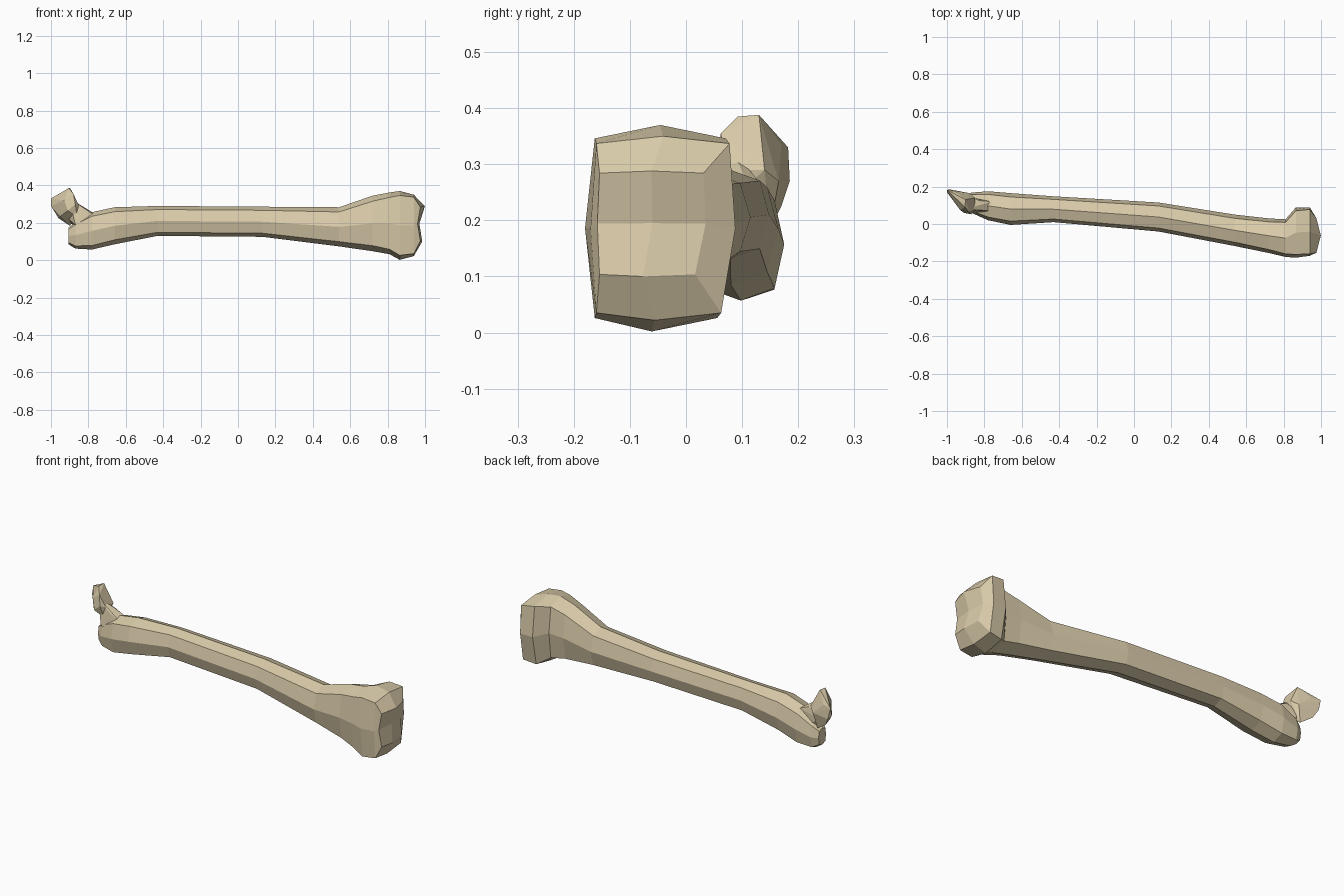
import bpy, bmesh

bone = bpy.data.materials.new("bone ivory")
bone.diffuse_color = (0.70, 0.60, 0.40, 1)


def finish(name, bm):
    bmesh.ops.recalc_face_normals(bm, faces=bm.faces)
    me = bpy.data.meshes.new(name)
    bm.to_mesh(me)
    bm.free()
    me.materials.append(bone)
    ob = bpy.data.objects.new(name, me)
    bpy.context.collection.objects.link(ob)
    return ob


def hull(name, points):
    bm = bmesh.new()
    for p in points:
        bm.verts.new(p)
    res = bmesh.ops.convex_hull(bm, input=bm.verts)
    junk = {v for v in res["geom_interior"] + res["geom_unused"]
            if isinstance(v, bmesh.types.BMVert)}
    bmesh.ops.delete(bm, geom=list(junk), context='VERTS')
    return finish(name, bm)


# eight directions round a cross-section: side middles and corners
DIRS = [(1, 0), (1, 1), (0, 1), (-1, 1), (-1, 0), (-1, -1), (0, -1), (1, -1)]

# shaft sections: x, y min, y max, z min, z max, corner fullness
SECTIONS = [
    (-0.905, 0.085, 0.150, 0.085, 0.175, 0.80),
    (-0.870, 0.060, 0.168, 0.062, 0.205, 0.80),
    (-0.780, 0.020, 0.175, 0.057, 0.257, 0.78),
    (-0.660, -0.005, 0.165, 0.085, 0.283, 0.76),
    (-0.430, 0.010, 0.148, 0.130, 0.290, 0.76),
    (0.130, -0.040, 0.115, 0.125, 0.286, 0.76),
    (0.540, -0.118, 0.050, 0.074, 0.283, 0.76),
    (0.720, -0.155, 0.030, 0.048, 0.345, 0.80),
    (0.810, -0.176, 0.025, 0.032, 0.362, 0.84),
    (0.865, -0.180, 0.088, 0.002, 0.370, 0.87),
    (0.940, -0.170, 0.088, 0.022, 0.350, 0.92),
    (0.975, -0.158, 0.035, 0.100, 0.288, 0.96),
]

bm = bmesh.new()
rings = []
for n, (x, y0, y1, z0, z1, k) in enumerate(SECTIONS):
    cy, cz, hy, hz = (y0 + y1) / 2, (z0 + z1) / 2, (y1 - y0) / 2, (z1 - z0) / 2
    ring = []
    for a, b in DIRS:
        f = k if a and b else 1
        dx = 0
        if n == len(SECTIONS) - 1:      # knee end: lobes above and below a groove
            dx = 0.024 if a == 0 and b > 0 else 0.01 if a == 0 else -0.015 if b == 0 else 0
        # lower corners of the knee lean to the front
        dy = -0.015 if x > 0.85 and b < 0 and a >= 0 else 0
        ring.append(bm.verts.new((x + dx, cy + a * f * hy + dy, cz + b * f * hz)))
    rings.append(ring)
for r, s in zip(rings, rings[1:]):
    for i in range(8):
        j = (i + 1) % 8
        bm.faces.new((r[i], r[j], s[j], s[i]))
bm.faces.new(rings[0])
centre = bm.verts.new((0.970, -0.06, 0.195))
e = rings[-1]
for i in (1, 3, 5, 7):                  # four quads meeting in the groove
    bm.faces.new((e[i - 1], e[i], e[(i + 1) % 8], centre))
finish("shaft_and_knee_end", bm)

# neck leading to the hip ball
hull("neck", [
    (-0.76, 0.07, 0.235), (-0.76, 0.12, 0.245), (-0.78, 0.06, 0.18), (-0.80, 0.13, 0.17),
    (-0.83, 0.07, 0.275), (-0.83, 0.125, 0.275), (-0.87, 0.06, 0.19), (-0.88, 0.13, 0.185),
    (-0.90, 0.08, 0.33), (-0.93, 0.15, 0.24)])

# faceted hip ball
hull("hip_ball", [
    (-1.00, 0.182, 0.33), (-1.00, 0.170, 0.29), (-0.985, 0.185, 0.27),
    (-0.96, 0.170, 0.225), (-0.90, 0.150, 0.185), (-0.90, 0.130, 0.388),
    (-0.905, 0.092, 0.385), (-0.88, 0.062, 0.355), (-0.95, 0.170, 0.335),
    (-0.93, 0.075, 0.320), (-0.91, 0.060, 0.265), (-0.87, 0.052, 0.300),
    (-0.95, 0.115, 0.235), (-0.85, 0.075, 0.290), (-0.85, 0.140, 0.290),
    (-0.88, 0.165, 0.270), (-0.86, 0.075, 0.230)])
